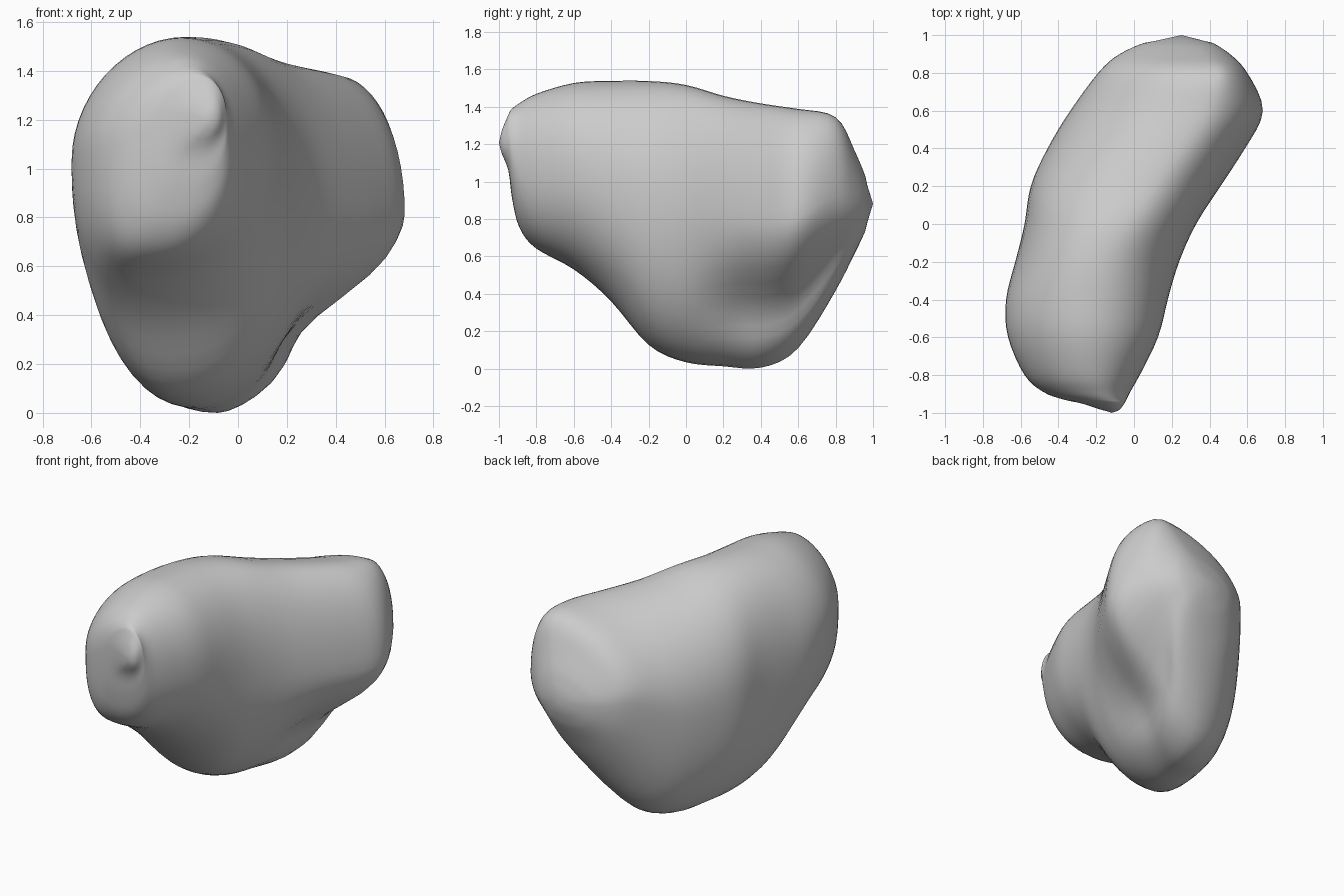
import bpy
import bmesh
from math import cos, sin, pi

default_cube = bpy.data.objects.get("Cube")
if default_cube:
    bpy.data.objects.remove(default_cube, do_unlink=True)

SEGMENTS = 56
STEPS = 4

# Slices of the stone, front to back:
# y, left edge x, right edge x, top z, bottom z, crest x, keel x
slices = [
    (-.99, -.15, -.08, 1.27, 1.17, -.11, -.12),
    (-.95, -.28, -.05, 1.37, 1.07, -.14, -.19),
    (-.93, -.37, -.04, 1.4, .92, -.17, -.24),
    (-.89, -.48, -.02, 1.43, .76, -.2, -.29),
    (-.8, -.58, .03, 1.48, .65, -.23, -.34),
    (-.6, -.67, .13, 1.54, .54, -.24, -.38),
    (-.4, -.68, .18, 1.55, .37, -.22, -.33),
    (-.2, -.63, .24, 1.55, .13, -.18, -.25),
    (0, -.58, .33, 1.53, .04, -.08, -.19),
    (.2, -.55, .46, 1.47, .02, .06, -.12),
    (.4, -.46, .59, 1.43, .01, .22, -.06),
    (.6, -.34, .69, 1.4, .11, .36, -.02),
    (.8, -.19, .6, 1.36, .43, .43, .12),
    (.9, -.08, .51, 1.18, .62, .36, .2),
    (.97, .08, .4, 1.01, .77, .28, .25),
]


def clamp(value, low, high):
    return max(low, min(high, value))


def blend(p0, p1, p2, p3, t):
    """Smooth curve through neighbouring slices."""
    m1, m2 = (p2 - p0) / 2, (p3 - p1) / 2
    d = p2 - p1
    return p1 + t * m1 + t * t * (3 * d - 2 * m1 - m2) + t ** 3 * (m1 + m2 - 2 * d)


def refine(rows):
    result = []
    last = len(rows) - 1
    for i in range(last):
        near = [rows[clamp(i + k, 0, last)] for k in (-1, 0, 1, 2)]
        for s in range(STEPS):
            result.append([blend(*values, s / STEPS) for values in zip(*near)])
    result.append(rows[-1])
    return result


def ring_points(row):
    """Four rounded quarters meeting at crest, sides and keel."""
    y, left, right, top, bottom, crest, keel = row
    waist = bottom + (top - bottom) * .54
    # Roundness of the lower right, upper left and lower left quarters
    flank = max(clamp(1.85 - 1.5 * y, 1.4, 2.2), 1.4 + 2 * (y - .65))
    shoulder = clamp(2.4 - .85 * abs(y - .1), 1.8, 2.4)
    belly = clamp(2.35 - 2 * (y + .5), 2.35, 2.9)
    # Hollow between the rear bulge and the keel
    hollow = .33 * clamp(1.5 - 3 * abs(y - .5), 0, 1)
    for i in range(SEGMENTS):
        a = 2 * pi * i / SEGMENTS
        c, s = cos(a), sin(a)
        side = right if c > 0 else left
        if s >= 0:
            middle, end = crest, top
            power = 2.15 if c > 0 else shoulder
        else:
            middle, end = keel, bottom
            power = flank if c > 0 else belly
        u = abs(c) ** (2 / power)
        v = abs(s) ** (2 / power)
        if s < 0 < c:
            u *= 1 - hollow * sin(pi * min(1, v) ** 1.45) ** 3
        yield (middle + (side - middle) * u, y, waist + (end - waist) * v)


# Stone body lofted through the slices
bm = bmesh.new()
rings = [[bm.verts.new(p) for p in ring_points(row)] for row in refine(slices)]
for a, b in zip(rings, rings[1:]):
    for i in range(SEGMENTS):
        j = (i + 1) % SEGMENTS
        bm.faces.new((a[i], a[j], b[j], b[i]))

# Blunt front and back tips
for ring, tip in ((rings[0], (-.12, -1, 1.21)), (rings[-1], (.26, 1, .89))):
    point = bm.verts.new(tip)
    for i in range(SEGMENTS):
        bm.faces.new((ring[i], ring[(i + 1) % SEGMENTS], point))

# Soften the rows and settle the base on the ground
for _ in range(3):
    bmesh.ops.smooth_vert(bm, verts=bm.verts[:], factor=.4,
                          use_axis_x=True, use_axis_y=False, use_axis_z=True)
lowest = min(v.co.z for v in bm.verts)
for v in bm.verts:
    v.co.z -= lowest
bmesh.ops.recalc_face_normals(bm, faces=bm.faces[:])

mesh = bpy.data.meshes.new("stone")
bm.to_mesh(mesh)
bm.free()
stone = bpy.data.objects.new("stone", mesh)
bpy.context.collection.objects.link(stone)

# Plain grey stone colour
grey = bpy.data.materials.new("stone grey")
grey.use_nodes = True
colour = (.6, .6, .6, 1)
grey.diffuse_color = colour
grey.node_tree.nodes["Principled BSDF"].inputs["Base Color"].default_value = colour
mesh.materials.append(grey)
for face in mesh.polygons:
    face.use_smooth = True
